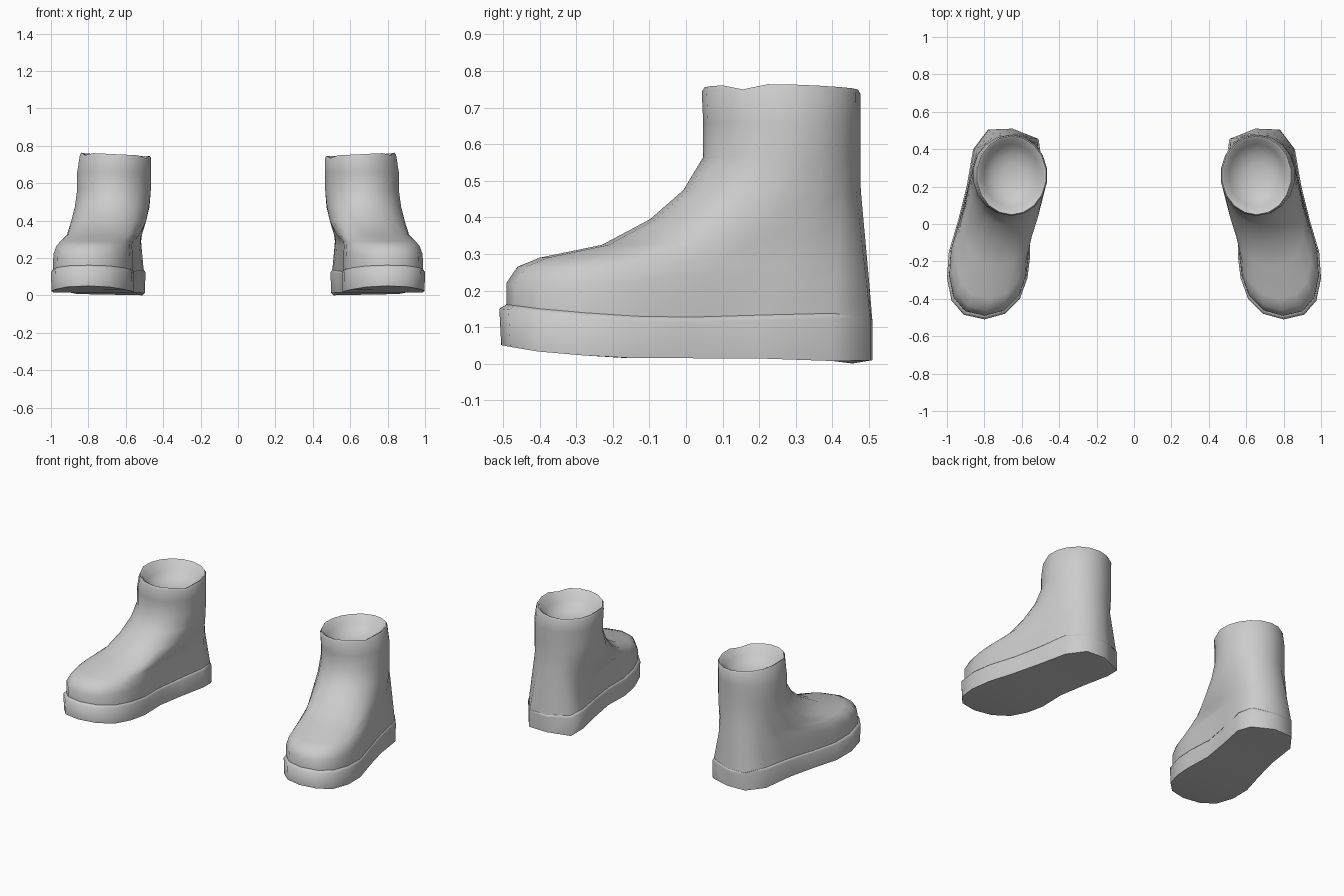
import bpy, bmesh, math

cube = bpy.data.objects.get("Cube")
if cube:
    bpy.data.objects.remove(cube, do_unlink=True)

grey = bpy.data.materials.new("plain grey")
grey.use_nodes = True
COLOUR = (0.6, 0.6, 0.6, 1)
grey.diffuse_color = COLOUR
grey.node_tree.nodes["Principled BSDF"].inputs["Base Color"].default_value = COLOUR

# Sole outline: toe, round the outer side to the heel, back along the inner side
OUTLINE = [(.80, -.51), (.91, -.485), (.975, -.41), (1.0, -.29), (.99, -.15),
           (.94, .02), (.895, .20), (.86, .40), (.78, .505), (.65, .51),
           (.51, .455), (.495, .35), (.53, .18), (.56, 0), (.555, -.17),
           (.57, -.29), (.61, -.40), (.69, -.48)]
N = len(OUTLINE)
# Heights along the foot: (y, z)
SOLE_TOP = [(-.51, .165), (-.35, .145), (-.1, .128), (.1, .128), (.3, .138), (.42, .138), (.51, .122)]
SOLE_BOTTOM = [(-.51, .052), (-.42, .035), (-.2, .016), (.36, .014), (.45, 0), (.51, .01)]
# Upper rings: height, blend of the forefoot towards the ankle, pinch of the toe box
UPPER = [(.22, 0, .99), (.265, .056, .95), (.29, .17, .92), (.325, .486, .95),
         (.395, .73, 1), (.475, .90, 1), (.565, 1, 1), (.66, 1, 1)]


def along(table, y):
    """Linear interpolation in a table of pairs."""
    if y <= table[0][0]:
        return table[0][1]
    for (a, za), (b, zb) in zip(table, table[1:]):
        if y <= b:
            return za + (zb - za) * (y - a) / (b - a)
    return table[-1][1]


def inset(s):
    """Shrink the outline, mostly at the toe and the sides."""
    return [(.72 + (x - .72) * s, .5 + (y - .5) * (1 + s) / 2) for x, y in OUTLINE]


def ellipse(cx, cy, rx, ry):
    angles = [math.radians(-90 + 360 * k / N) for k in range(N)]
    return [(cx + rx * math.cos(a), cy + ry * math.sin(a)) for a in angles]


def loft(name, rings, side, cap_start=False, cap_end=False):
    """Skin a stack of rings; caps are strips of quads across the ring."""
    bm = bmesh.new()
    vs = [[bm.verts.new((side * x, y, z)) for x, y, z in r] for r in rings]
    for a, b in zip(vs, vs[1:]):
        for k in range(N):
            j = (k + 1) % N
            bm.faces.new((a[k], a[j], b[j], b[k]))
    for ring, wanted in ((vs[0], cap_start), (vs[-1], cap_end)):
        if wanted:
            for k in range(N // 2):
                quad = [ring[k], ring[k + 1], ring[N - k - 1], ring[(N - k) % N]]
                bm.faces.new(list(dict.fromkeys(quad)))
    bmesh.ops.recalc_face_normals(bm, faces=bm.faces)
    mesh = bpy.data.meshes.new(name)
    bm.to_mesh(mesh)
    bm.free()
    mesh.materials.append(grey)
    ob = bpy.data.objects.new(name, mesh)
    bpy.context.collection.objects.link(ob)
    bpy.ops.object.select_all(action='DESELECT')
    ob.select_set(True)
    bpy.context.view_layer.objects.active = ob
    bpy.ops.object.shade_smooth_by_angle(angle=math.radians(75))


def sole(name, side):
    def ring(points, table, dz=0):
        return [(x, y, along(table, y) + dz) for x, y in points]
    loft(name, [ring(inset(.99), SOLE_BOTTOM), ring(OUTLINE, SOLE_TOP, -.014),
                ring(inset(.96), SOLE_TOP)], side, True, True)


def upper(name, side):
    foot = inset(.962)
    ankle = ellipse(.663, .262, .2, .215)
    rings = [[(x, y, along(SOLE_TOP, y) - .012) for x, y in foot]]
    for z, blend, pinch in UPPER:
        # The heel leans evenly into the shaft, the forefoot domes over
        heel_blend = min(1, (z - .12) / .36)
        ring = []
        for (fx, fy), (ax, ay) in zip(foot, ankle):
            t = along([(-.12, 0), (.25, 1)], fy)
            w = blend + (heel_blend - blend) * t
            x = fx + (ax - fx) * w
            x += (.78 - x) * (1 - pinch) * (1 - t)
            ring.append((x, fy + (ay - fy) * w, z))
        rings.append(ring)

    # Uneven rim: higher on the outer side, dipping at the back and front corners
    def rim(k):
        a = math.radians(-90 + 360 * k / N)
        dip = .013 if k in (3, 15) else 0
        return .755 + .009 * math.cos(a) - .006 * max(0, math.sin(a)) - dip
    rims = [rim(k) for k in range(N)]
    for radius, drop in ((.193, .012), (.186, 0), (.174, .006)):
        rings.append([(x, y, z - drop) for (x, y), z in
                      zip(ellipse(.655, .26, radius, radius + .024), rims)])

    # Shallow bowl closing the shaft
    for s, z in ((.85, .70), (.6, .665), (.3, .645)):
        rings.append([(x, y, z) for x, y in ellipse(.655, .26, .174 * s, .198 * s)])
    loft(name, rings, side, False, True)


for label, side in (("left", 1), ("right", -1)):
    sole(label + "_boot_sole", side)
    upper(label + "_boot_upper", side)
